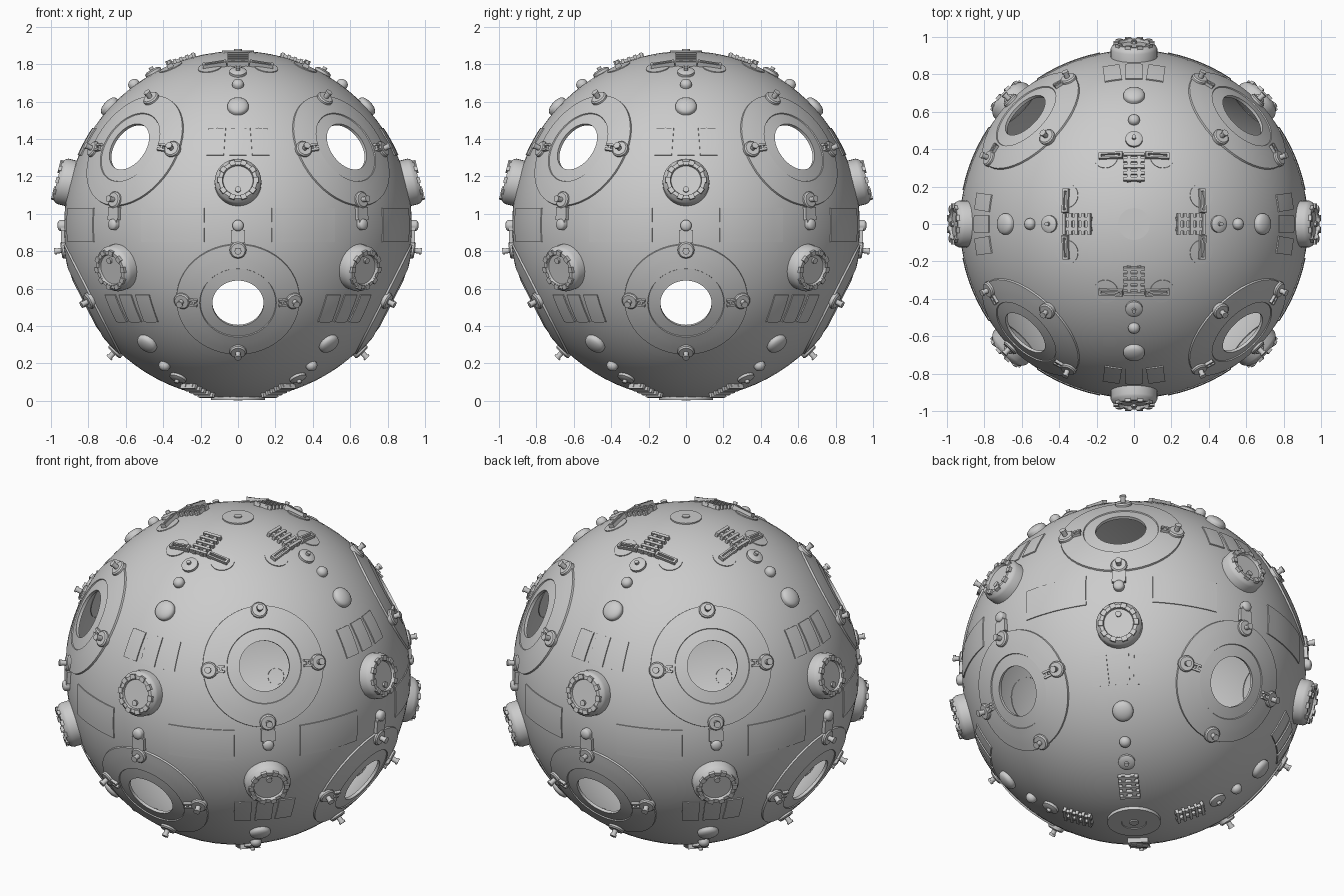
import bpy, bmesh
from math import sin, cos, pi, radians, sqrt
from mathutils import Matrix, Vector

if "Cube" in bpy.data.objects:
    bpy.data.objects.remove(bpy.data.objects["Cube"])

R, CZ = 0.93, 0.94          # shell radius and centre height


def frame(az, el):
    """Tangent frame on the sphere: x east, y north, z outward (az 0 = front)."""
    a, e = radians(az), radians(el)
    z = Vector((sin(a) * cos(e), -cos(a) * cos(e), sin(e)))
    x = Vector((cos(a), sin(a), 0))
    y = z.cross(x)
    m = Matrix((x, y, z)).transposed().to_4x4()
    m.translation = z * R
    return m


def at(m, u, v, turn=0):
    """Frame shifted by u, v along the sphere surface."""
    w = sqrt(R * R - u * u - v * v)
    q = Vector((0, 0, 1)).rotation_difference(Vector((u, v, w)))
    return (m @ Matrix.Translation((u, v, w - R)) @ q.to_matrix().to_4x4()
            @ Matrix.Rotation(radians(turn), 4, 'Z'))


def lathe(bm, m, profile, seg=24, hug=False):
    """Turned shape, profile from outer base to centre; hug follows the sphere."""
    rings = []
    for r, h in profile:
        r = max(r, 1e-5)
        z = sqrt((R + h) ** 2 - r * r) - R if hug else h
        rings.append([bm.verts.new(m @ Vector((r * cos(2 * pi * j / seg), r * sin(2 * pi * j / seg), z)))
                      for j in range(seg)])
    for a, b in zip(rings, rings[1:]):
        for j in range(seg):
            k = (j + 1) % seg
            bm.faces.new((a[j], a[k], b[k], b[j]))


def box(bm, m, u, v, w, d, lo, hi):
    t = Matrix.Translation((u, v, (lo + hi) / 2)) @ Matrix.Diagonal((w, d, hi - lo, 1))
    bmesh.ops.create_cube(bm, size=1, matrix=m @ t)


def panel(bm, m, w, d, t):
    """Thin rectangular plate following the sphere."""
    b = bmesh.new()
    bmesh.ops.create_cube(b, size=1)
    bmesh.ops.subdivide_edges(b, edges=b.edges[:], cuts=5, use_grid_fill=True)
    for p in b.verts:
        u, v, h = p.co.x * w, p.co.y * d, -0.01 + (p.co.z + 0.5) * (t + 0.01)
        p.co = m @ Vector((u, v, sqrt((R + h) ** 2 - u * u - v * v) - R))
    merge(bm, b)


def merge(bm, b):
    me = bpy.data.meshes.new("tmp")
    b.to_mesh(me)
    b.free()
    bm.from_mesh(me)
    bpy.data.meshes.remove(me)


def make(name, bm):
    bmesh.ops.remove_doubles(bm, verts=bm.verts[:], dist=1e-4)
    me = bpy.data.meshes.new(name)
    bm.to_mesh(me)
    bm.free()
    ob = bpy.data.objects.new(name, me)
    bpy.context.collection.objects.link(ob)
    return ob


def part(name, build, halves=(0, 1)):
    """Repeat a part 4 times above and, flipped and turned 45 degrees, 4 times below."""
    out = bmesh.new()
    for half in halves:
        for k in range(4):
            b = bmesh.new()
            build(b)
            b.transform(Matrix.Translation((0, 0, CZ)) @ Matrix.Rotation(radians(90 * k + 45 * half), 4, 'Z')
                        @ Matrix.Diagonal((1, 1, -1 if half else 1, 1)))
            if half:
                bmesh.ops.reverse_faces(b, faces=b.faces[:])
            merge(out, b)
    return make(name, out)


def dome(r, h, base=0.0):
    return [(r, -0.02), (r, base)] + [(r * cos(i * pi / 10), base + (h - base) * sin(i * pi / 10)) for i in range(1, 6)]


PIN = [(.045, -.02), (.045, .018), (.038, .025), (.014, .025), (.014, .05), (.018, .05), (.018, .062), (0, .062)]
PORT = frame(45, 27)

# hollow shell with eight round ports
b = bmesh.new()
bmesh.ops.create_icosphere(b, subdivisions=5, radius=R, matrix=Matrix.Translation((0, 0, CZ)))
shell = make("shell", b)
cutter = part("port_cutter", lambda b: lathe(b, PORT, [(0, -.12), (.137, -.12), (.137, .1), (0, .1)], 48))
mod = shell.modifiers.new("thickness", 'SOLIDIFY')
mod.thickness, mod.offset = 0.012, -1
mod = shell.modifiers.new("ports", 'BOOLEAN')
mod.object, mod.operation, mod.solver = cutter, 'DIFFERENCE', 'EXACT'
bpy.context.view_layer.objects.active = shell
for name in ("thickness", "ports"):
    bpy.ops.object.modifier_apply(modifier=name)
bpy.data.objects.remove(cutter)

# stepped ring plate around each port
part("port_ring", lambda b: lathe(b, PORT, [
    (.33, -.012), (.33, .009), (.29, .009), (.25, .009), (.205, .009), (.202, .003),
    (.17, .003), (.137, .003), (.137, -.014)], 48, True))


# four studs with small clasps on each ring
def studs(b):
    for u, v, turn in ((.295, 0, -90), (-.295, 0, 90), (0, .3, 0), (0, -.3, 180)):
        m = at(PORT, u, v, turn)
        lathe(b, m, PIN, 16)
        if u:
            for s in (-.014, .014):
                box(b, m, s, -.06, .012, .05, -.01, .022)
            box(b, m, 0, -.065, .03, .012, -.01, .018)


part("port_stud", studs)


# latch tab reaching from each ring to the equator
def latch(b):
    m = at(PORT, 0, -.385)
    box(b, m, 0, .02, .076, .07, -.02, .018)
    box(b, m, 0, -.025, .056, .03, -.02, .018)
    lathe(b, at(PORT, 0, -.42), dome(.03, .036, .02), 16)


part("latch_tab", latch)

# equator panels and triple panels
part("equator_panel", lambda b: panel(b, frame(22.5, 0), .364, .18, .005))


def triple(b):
    for az in (-8.2, 0, 8.2):
        panel(b, frame(az, 28.7), .092, .165, .006)


part("triple_panel", triple)


# thruster drums with a toothed rim
def thruster(b):
    m = frame(0, 14)
    lathe(b, m, [(.125, -.025), (.125, .035), (.119, .048), (.103, .066), (.084, .066), (.08, .054), (0, .054)], 32)
    for i in range(10):
        box(b, m @ Matrix.Rotation(2 * pi * (i + .5) / 10, 4, 'Z'), 0, .097, .03, .026, .04, .074)
    lathe(b, m @ Matrix.Translation((0, -.05, 0)), [(.016, .05), (.016, .066), (0, .066)], 12)


part("thruster", thruster)


# row of domes and a stud leading towards the pole
def domes(b):
    lathe(b, frame(0, 42.7), dome(.057, .036, .01), 20)
    lathe(b, frame(0, 53.5), dome(.031, .034, .008), 16)
    lathe(b, frame(0, 61), [(.046, -.02), (.046, .012), (.03, .02), (.012, .02), (.012, .035), (0, .035)], 20)


part("dome_row", domes)


# ladder shaped vents near the poles
VENT = frame(0, 71)


def vent(b):
    for u in (-.026, .026):
        box(b, VENT, u, 0, .022, .165, -.02, .014)
    for i in range(5):
        box(b, VENT, 0, -.07 + i * .035, .11, .016, -.02, .02)


part("ladder_vent", vent)


# upper side discs with long handles
def side_discs(b):
    for s in (-1, 1):
        m = at(VENT, s * .15, -.065)
        lathe(b, m, [(.065, -.012), (.065, .004), (.03, .004), (0, .004)], 28, True)
        for v in (-.012, .012):
            box(b, m, -s * .03, v, .12, .009, -.02, .022)
        box(b, m, s * .03, 0, .012, .033, -.02, .024)
        box(b, m, -s * .085, 0, .012, .033, -.02, .024)


part("side_disc", side_discs, (0,))

# pole caps
b = bmesh.new()
c = Matrix.Translation((0, 0, CZ))
lathe(b, c @ frame(0, 90), [(.085, -.01), (.085, .003), (.022, .004), (.022, .01), (.008, .01), (0, .01)], 32)
make("top_cap", b)
b = bmesh.new()
lathe(b, c @ frame(0, -90), [(.145, -.02), (.145, .006), (.068, .006), (.066, .002), (.025, .002), (.025, .009), (0, .009)], 32)
make("bottom_cap", b)

bpy.ops.object.select_all(action='SELECT')
bpy.ops.object.shade_smooth_by_angle(angle=radians(30))
